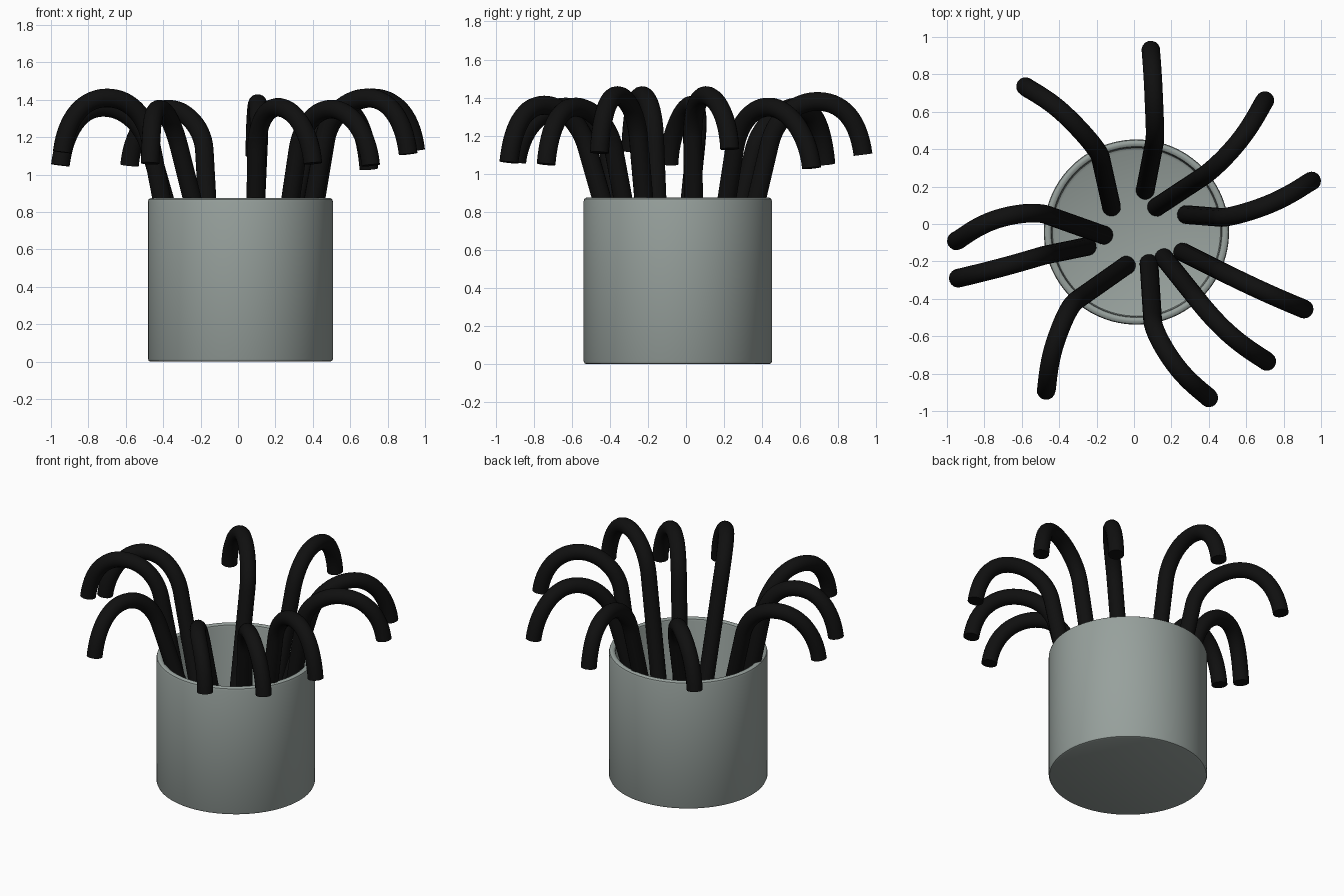
import bpy, bmesh, math
from mathutils import Vector

if "Cube" in bpy.data.objects:
    bpy.data.objects.remove(bpy.data.objects["Cube"])


def material(name, color):
    m = bpy.data.materials.new(name)
    m.diffuse_color = (*color, 1)
    m.use_nodes = True
    m.node_tree.nodes["Principled BSDF"].inputs["Base Color"].default_value = m.diffuse_color
    return m


grey = material("grey_green_ceramic", (0.31, 0.355, 0.335))
black = material("matt_black", (0.005, 0.005, 0.005))


def finish(name, mesh, mat, angle):
    ob = bpy.data.objects.new(name, mesh)
    bpy.context.collection.objects.link(ob)
    mesh.materials.clear()
    mesh.materials.append(mat)
    bpy.ops.object.select_all(action='DESELECT')
    bpy.context.view_layer.objects.active = ob
    ob.select_set(True)
    bpy.ops.object.shade_smooth_by_angle(angle=math.radians(angle))
    return ob


# open cylindrical pot: lathed (radius, height) profile with rounded edges
profile = [(0, 0), (0.48, 0), (0.490, 0.004), (0.495, 0.015), (0.495, 0.855),
           (0.491, 0.868), (0.480, 0.875), (0.468, 0.875), (0.457, 0.868),
           (0.453, 0.855), (0.453, 0.075), (0.449, 0.058), (0.435, 0.05), (0, 0.05)]
bm = bmesh.new()
verts = [bm.verts.new((r, 0, z)) for r, z in profile]
edges = [bm.edges.new(p) for p in zip(verts, verts[1:])]
bmesh.ops.spin(bm, geom=verts + edges, cent=(0, 0, 0), axis=(0, 0, 1),
               angle=2 * math.pi, steps=96, use_merge=True)
bmesh.ops.remove_doubles(bm, verts=bm.verts, dist=1e-5)
bmesh.ops.recalc_face_normals(bm, faces=bm.faces)
bmesh.ops.translate(bm, verts=bm.verts, vec=(0.013, -0.043, 0))
me = bpy.data.meshes.new("pot")
bm.to_mesh(me)
bm.free()
finish("pot", me, grey, 40)

# canes: base xy, end of straight leg xy, crown xy, tip xy, crown z, tip z
canes = [
    ((-.12, .09), (-.18, .36), (-.37, .585), (-.58, .735), 1.35, 1.05),
    ((.06, .18), (.11, .44), (.105, .69), (.09, .93), 1.38, 1.10),
    ((.12, .09), (.37, .255), (.555, .435), (.70, .66), 1.35, 1.03),
    ((.28, .05), (.47, .035), (.72, .105), (.95, .23), 1.41, 1.13),
    ((.26, -.15), (.46, -.25), (.69, -.36), (.91, -.455), 1.41, 1.11),
    ((.16, -.18), (.32, -.38), (.50, -.58), (.71, -.735), 1.35, 1.05),
    ((.08, -.21), (.10, -.52), (.215, -.745), (.40, -.93), 1.36, 1.06),
    ((-.04, -.22), (-.31, -.41), (-.42, -.63), (-.47, -.89), 1.35, 1.06),
    ((-.25, -.12), (-.47, -.165), (-.70, -.23), (-.94, -.29), 1.41, 1.12),
    ((-.16, -.06), (-.47, .05), (-.72, .03), (-.95, -.09), 1.36, 1.05),
]


def cane(i, base, kink, crown, tip, zc, zt):
    b, k = Vector((*base, 0.055)), Vector((*kink, zc - 0.22))
    c, t = Vector((*crown, zc)), Vector((*tip, zt))
    leg = (k - b).normalized()
    over = Vector((t.x - k.x, t.y - k.y, 0)).normalized()
    down = (over * 0.13 - Vector((0, 0, 1))).normalized()
    cu = bpy.data.curves.new("cane_path", 'CURVE')
    cu.dimensions = '3D'
    cu.bevel_depth = 0.05
    cu.bevel_resolution = 6
    cu.resolution_u = 14
    cu.use_fill_caps = True
    sp = cu.splines.new('BEZIER')
    sp.bezier_points.add(3)
    for p, co, d, l, r in zip(sp.bezier_points, (b, k, c, t), (leg, leg, over, down),
                              (.1, .2, .125, .18), (.3, .125, .135, .05)):
        p.handle_left_type = p.handle_right_type = 'FREE'
        p.co, p.handle_left, p.handle_right = co, co - d * l, co + d * r
    tmp = bpy.data.objects.new("cane_path", cu)
    bpy.context.collection.objects.link(tmp)
    dg = bpy.context.evaluated_depsgraph_get()
    mesh = bpy.data.meshes.new_from_object(tmp.evaluated_get(dg))
    bpy.data.objects.remove(tmp)
    finish(f"cane_{i}", mesh, black, 45)


for i, args in enumerate(canes, 1):
    cane(i, *args)
